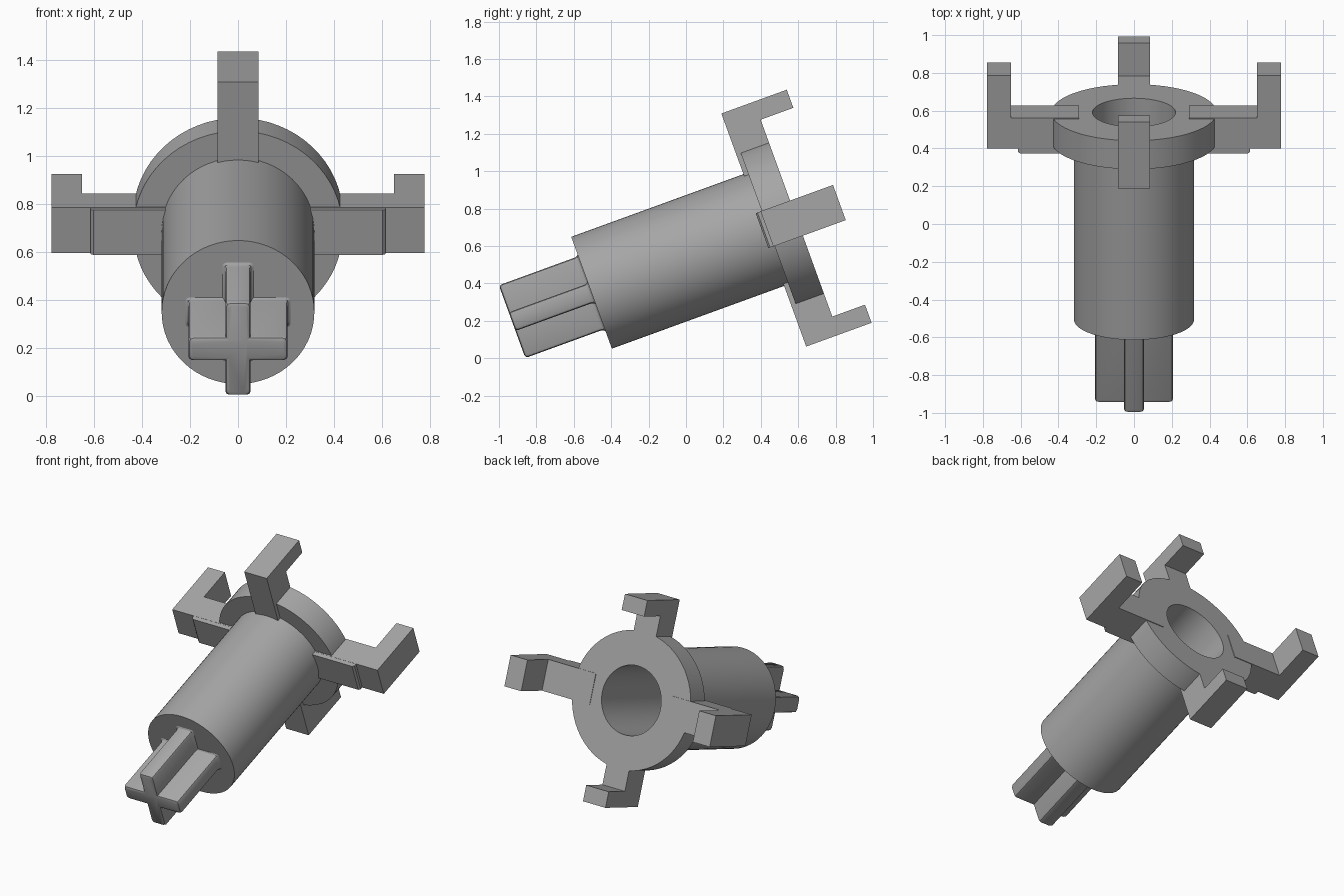
import bpy, bmesh, math
from mathutils import Matrix, Vector

if "Cube" in bpy.data.objects:
    bpy.data.objects.remove(bpy.data.objects["Cube"])

# Everything is modelled along local z, then tilted as one piece
TILT = Matrix.Translation((0, -0.505, 0.35)) @ Matrix.Rotation(math.radians(-70), 4, 'X')
grey = bpy.data.materials.new("light_grey")
grey.diffuse_color = (0.38, 0.38, 0.38, 1)
grey.use_nodes = True
grey.node_tree.nodes["Principled BSDF"].inputs["Base Color"].default_value = grey.diffuse_color


def finish(name, bm, smooth=True):
    bmesh.ops.remove_doubles(bm, verts=bm.verts, dist=1e-5)
    bmesh.ops.recalc_face_normals(bm, faces=bm.faces)
    mesh = bpy.data.meshes.new(name)
    bm.to_mesh(mesh)
    bm.free()
    mesh.materials.append(grey)
    ob = bpy.data.objects.new(name, mesh)
    bpy.context.collection.objects.link(ob)
    ob.matrix_world = TILT
    if smooth:
        bpy.ops.object.select_all(action='DESELECT')
        ob.select_set(True)
        bpy.context.view_layer.objects.active = ob
        bpy.ops.object.shade_smooth_by_angle(angle=math.radians(30))
    return ob


def lathe(name, profile, steps=64):
    bm = bmesh.new()
    vs = [bm.verts.new((r, 0, z)) for r, z in profile]
    es = [bm.edges.new(p) for p in zip(vs, vs[1:])]
    bmesh.ops.spin(bm, geom=vs + es, cent=(0, 0, 0), axis=(0, 0, 1),
                   angle=math.tau, steps=steps)
    return finish(name, bm)


def loft(bm, rings):
    rows = [[bm.verts.new(p) for p in ring] for ring in rings]
    n = len(rows[0])
    for a, b in zip(rows, rows[1:]):
        for i in range(n):
            bm.faces.new((a[i], a[(i + 1) % n], b[(i + 1) % n], b[i]))
    bm.faces.new(rows[0][::-1])
    bm.faces.new(rows[-1])


def arm(name, profile, half, turn):
    # radial/axial outline given a width, turned about the axis
    bm = bmesh.new()
    loft(bm, [[(r, s * half, z) for r, z in profile] for s in (-1, 1)])
    bm.transform(Matrix.Rotation(math.radians(turn), 4, 'Z'))
    return finish(name, bm, False)


# Hollow sleeve with flange and bore
lathe("sleeve_and_flange", [(0, 0), (0.318, 0), (0.318, 1.005), (0.437, 1.005),
                            (0.437, 1.166), (0.22, 1.166), (0.22, 0.2), (0, 0.2)])


# Cross-shaped axle: rounded blade edges, chamfered tip, flared root
def cross(z, grow, reach=0.207, w=0.053, c=0.016):
    R, w = reach + grow, w + grow
    quarter = [(w, -w)]
    for sy, angles in ((-1, (-90, -45, 0)), (1, (0, 45, 90))):
        for a in angles:
            a = math.radians(a)
            quarter.append((R - c + c * math.cos(a), sy * (w - c) + c * math.sin(a)))
    return [Matrix.Rotation(k * math.pi / 2, 3, 'Z') @ Vector((x, y, z))
            for k in range(4) for x, y in quarter]


bm = bmesh.new()
loft(bm, [cross(-0.452, -0.015), cross(-0.447, -0.005), cross(-0.435, 0),
          cross(-0.020, 0), cross(-0.006, 0.005), cross(0.002, 0.015)])
finish("cross_axle", bm)

# Short prongs above and below
short = [(0.29, 0.98), (0.663, 0.98), (0.663, 1.352), (0.56, 1.352),
         (0.56, 1.166), (0.29, 1.166)]
# Long prongs on both sides, with a thicker rib along the inner part
long = [(0.29, 0.998), (0.777, 0.998), (0.777, 1.41), (0.65, 1.41),
        (0.65, 1.17), (0.29, 1.17)]
rib = [(0.29, 0.970), (0.602, 0.970), (0.614, 0.980), (0.614, 1.03), (0.29, 1.03)]
for side, turn in (("lower", 90), ("upper", 270)):
    arm(side + "_prong", short, 0.085, turn)
for side, turn in (("right", 0), ("left", 180)):
    arm(side + "_prong", long, 0.1, turn)
    arm(side + "_rib", rib, 0.099, turn)
